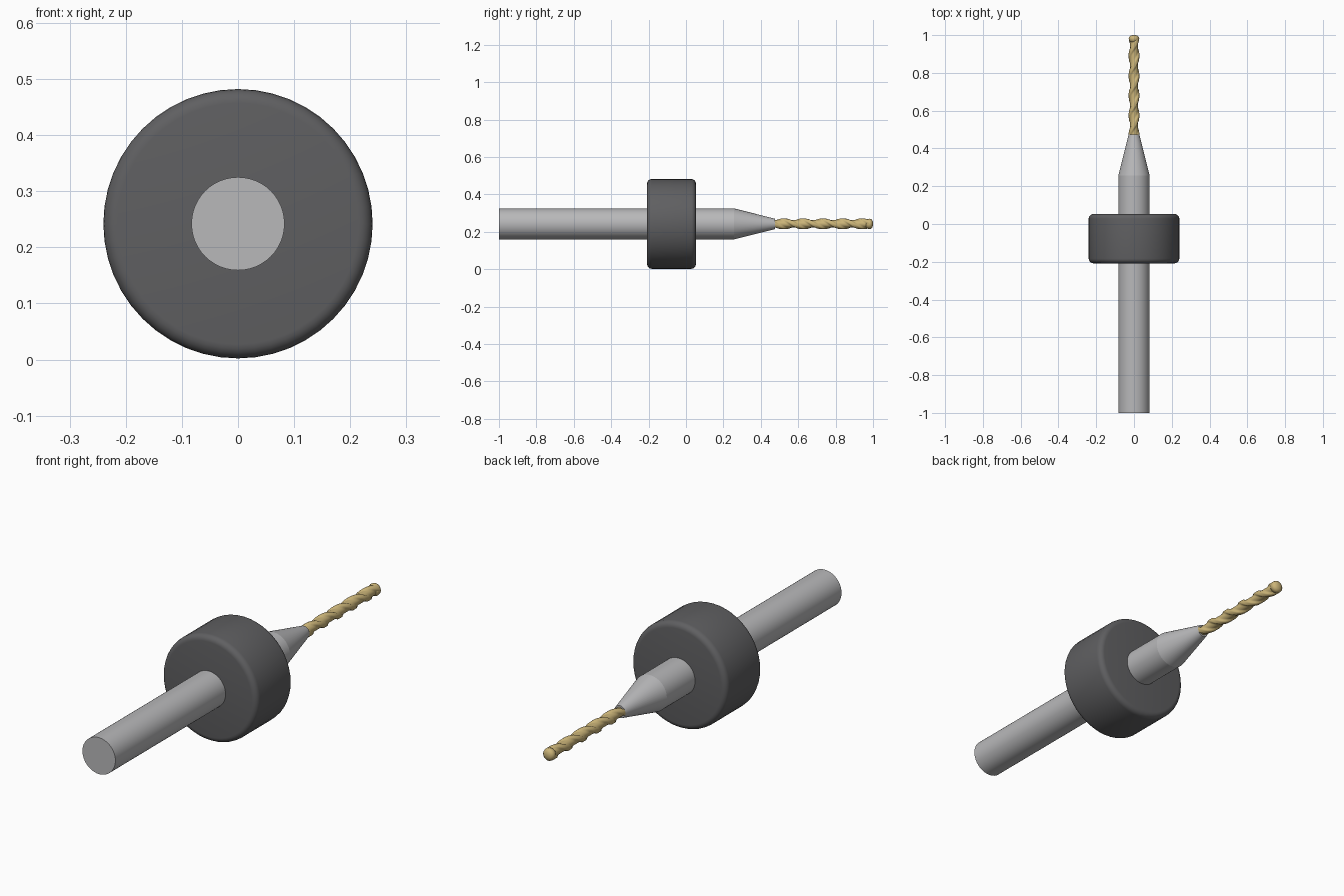
import bpy, bmesh, math

cube = bpy.data.objects.get("Cube")
if cube:
    bpy.data.objects.remove(cube, do_unlink=True)

AXIS_Z = 0.242
SIDES = 48


def material(name, rgb):
    m = bpy.data.materials.new(name)
    m.use_nodes = True
    m.diffuse_color = (*rgb, 1)
    m.node_tree.nodes["Principled BSDF"].inputs["Base Color"].default_value = (*rgb, 1)
    return m


steel = material("steel grey", (0.48, 0.48, 0.49))
rubber = material("dark grey", (0.115, 0.115, 0.12))
gold = material("gold coating", (0.60, 0.46, 0.19))


def loft(name, stations, mat, radius=lambda y, r, a: r, angle=35):
    """Skin closed rings along y; stations are (y, radius) pairs."""
    bm = bmesh.new()
    rings = []
    for y, r in stations:
        ring = []
        for i in range(SIDES):
            a = math.tau * i / SIDES
            d = radius(y, r, a)
            ring.append(bm.verts.new((d * math.cos(a), y, AXIS_Z + d * math.sin(a))))
        rings.append(ring)
    for p, q in zip(rings, rings[1:]):
        for i in range(SIDES):
            j = (i + 1) % SIDES
            bm.faces.new((p[i], p[j], q[j], q[i]))
    bm.faces.new(rings[0])
    bm.faces.new(rings[-1])
    bmesh.ops.recalc_face_normals(bm, faces=bm.faces)
    mesh = bpy.data.meshes.new(name)
    bm.to_mesh(mesh)
    bm.free()
    mesh.materials.append(mat)
    obj = bpy.data.objects.new(name, mesh)
    bpy.context.collection.objects.link(obj)
    bpy.ops.object.select_all(action='DESELECT')
    obj.select_set(True)
    bpy.context.view_layer.objects.active = obj
    bpy.ops.object.shade_smooth_by_angle(angle=math.radians(angle))
    return obj


# Shank and tapered neck
loft("shank", [(-1, 0.083), (0.256, 0.083)], steel)
loft("tapered_neck", [(0.256, 0.083), (0.475, 0.028)], steel)

# Depth collar with rounded rims
OUTER, BACK, FRONT, ROUND = 0.24, 0.053, -0.208, 0.025
arc = [(ROUND * (1 - math.sin(t)), OUTER - ROUND * (1 - math.cos(t)))
       for t in (math.pi / 2 * (1 - k / 5) for k in range(6))]
rim = [(FRONT + d, r) for d, r in arc] + [(BACK - d, r) for d, r in reversed(arc)]
loft("depth_collar", rim, rubber, angle=50)

# Fluted bit: a slim core with two raised helical lands
START, END, PITCH = 0.47, 0.98, 0.21


def fluted(y, r, a):
    phase = a + math.tau * (y - START) / PITCH
    land = max(0.0, abs(math.cos(phase)) - 0.72) / 0.28
    return r + 0.008 * min(1.0, land * 1.6)


STEPS = 100
loft("fluted_bit", [(START + (END - START) * k / STEPS, 0.02) for k in range(STEPS + 1)],
     gold, fluted, angle=40)

# Rounded cutting tip
loft("cutting_tip", [(0.962, 0.019), (0.97, 0.025), (0.98, 0.028), (0.99, 0.026),
                     (0.997, 0.018), (1.0, 0.006)], gold, angle=60)
